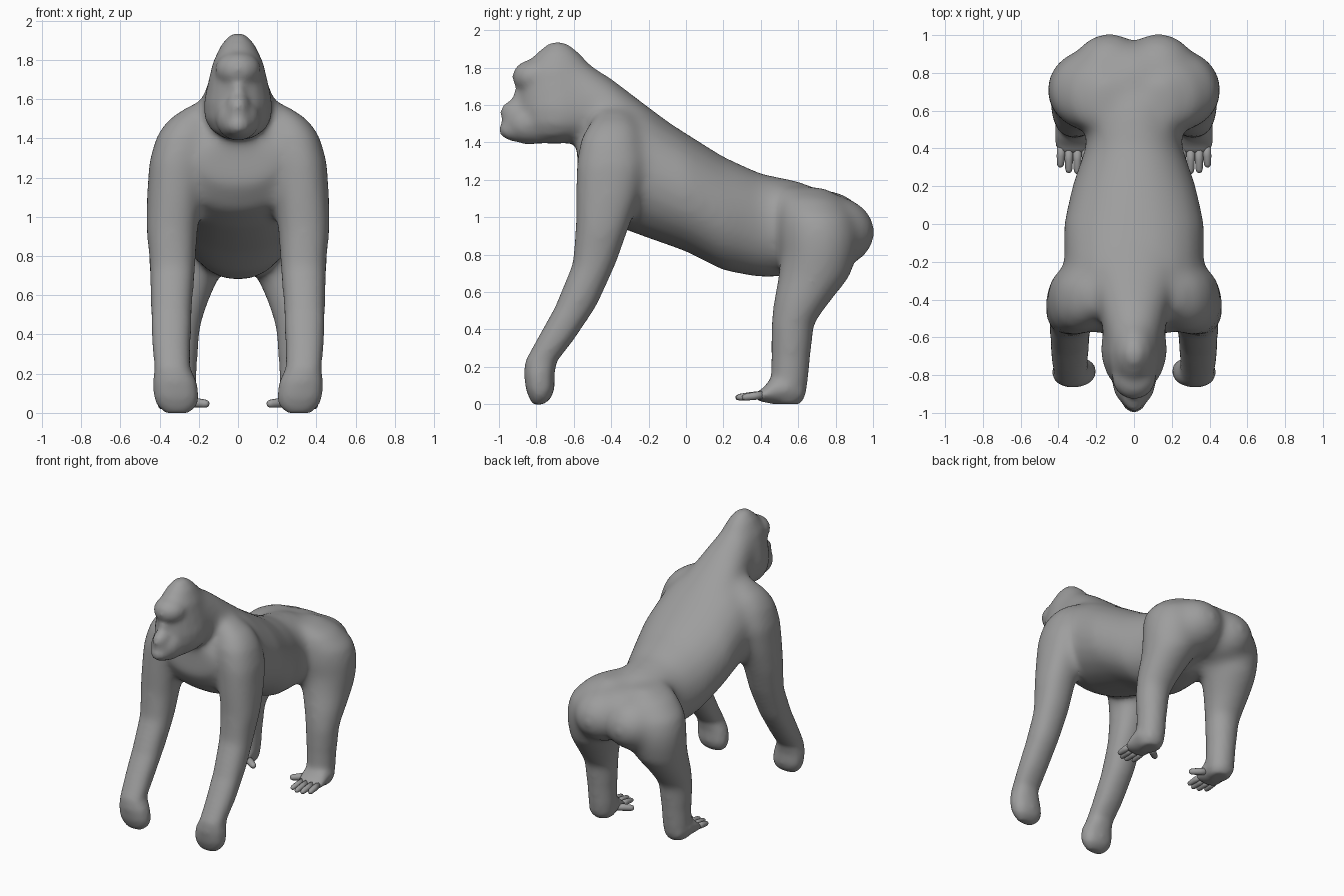
import bpy, bmesh
from math import sin, cos, pi
from mathutils import Vector, Matrix

grey = bpy.data.materials.new("dark grey")
grey.diffuse_color = (.34, .34, .34, 1)


def ring_loft(bm, rings, power=1.0, n=20):
    """Closed tube through rings of (centre, half-axis u, half-axis v)."""
    def sp(t):
        return abs(t) ** power * (1 if t > 0 else -1)
    loops = []
    for c, u, v in rings:
        c, u, v = Vector(c), Vector(u), Vector(v)
        loops.append([bm.verts.new(c + u * sp(cos(2 * pi * i / n)) + v * sp(sin(2 * pi * i / n)))
                      for i in range(n)])
    for a, b in zip(loops, loops[1:]):
        for i in range(n):
            j = (i + 1) % n
            bm.faces.new((a[i], a[j], b[j], b[i]))
    bm.faces.new(loops[0])
    bm.faces.new(loops[-1])


def along_y(bm, secs, x=0, power=1.0):
    """Sections of (y, z bottom, z top, half width)."""
    ring_loft(bm, [((x, y, (a + b) / 2), (w, 0, 0), (0, 0, (b - a) / 2)) for y, a, b, w in secs], power)


def along_z(bm, secs, side=1, power=1.0):
    """Sections of (z, x, y, x radius, y radius)."""
    ring_loft(bm, [((side * x, y, z), (rx, 0, 0), (0, ry, 0)) for z, x, y, rx, ry in secs], power)


def blob(bm, c, r):
    bmesh.ops.create_uvsphere(bm, u_segments=20, v_segments=12, radius=1,
                              matrix=Matrix.Translation(c) @ Matrix.Diagonal((*r, 1)))


def finish(bm, name):
    bmesh.ops.recalc_face_normals(bm, faces=bm.faces)
    me = bpy.data.meshes.new(name)
    bm.to_mesh(me)
    bm.free()
    me.materials.append(grey)
    ob = bpy.data.objects.new(name, me)
    bpy.context.collection.objects.link(ob)
    for p in me.polygons:
        p.use_smooth = True
    return ob


body = bmesh.new()

# Torso and neck
along_y(body, [(-.58, 1.16, 1.40, .20), (-.50, 1.03, 1.53, .31), (-.35, .94, 1.63, .36),
               (-.2, .885, 1.58, .372), (0, .815, 1.45, .375), (.2, .712, 1.325, .33),
               (.4, .675, 1.235, .26), (.6, .685, 1.195, .24), (.8, .80, 1.11, .20),
               (.92, .88, 1.0, .10)], power=.95)
along_y(body, [(-.68, 1.44, 1.90, .13), (-.55, 1.37, 1.84, .165), (-.4, 1.3, 1.745, .20),
               (-.22, 1.22, 1.605, .25), (0, 1.15, 1.44, .24)])

# Head: skull, brow, muzzle, nose bridge, nose and lips
along_z(body, [(1.935, 0, -.68, .035, .05), (1.88, 0, -.68, .085, .115), (1.79, 0, -.685, .128, .20),
               (1.68, 0, -.66, .155, .235), (1.58, 0, -.65, .176, .25), (1.50, 0, -.65, .172, .24),
               (1.44, 0, -.67, .135, .20), (1.395, 0, -.72, .06, .15)])
blob(body, (0, -.81, 1.75), (.118, .12, .095))
blob(body, (0, -.84, 1.50), (.115, .13, .112))
blob(body, (0, -.84, 1.63), (.05, .09, .10))
blob(body, (0, -.885, 1.56), (.065, .112, .075))
blob(body, (0, -.88, 1.515), (.075, .11, .08))
blob(body, (0, -.88, 1.465), (.08, .125, .065))

for s in (-1, 1):
    # Shoulder and arm down to the closed fist
    along_z(body, [(1.575, .19, -.39, .05, .07), (1.50, .245, -.39, .11, .13),
                   (1.42, .275, -.40, .14, .165), (1.28, .31, -.40, .146, .188),
                   (1.10, .325, -.42, .142, .172), (.93, .337, -.45, .133, .142),
                   (.75, .333, -.49, .120, .118), (.52, .340, -.588, .108, .112),
                   (.35, .340, -.695, .098, .100), (.23, .335, -.775, .092, .086),
                   (.16, .322, -.785, .112, .082), (.08, .315, -.78, .117, .077),
                   (.03, .31, -.78, .10, .058), (-.002, .31, -.79, .06, .03)], s, power=.88)
    # Rump and leg
    blob(body, (s * .13, .778, .92), (.215, .236, .195))
    along_z(body, [(1.16, .13, .63, .07, .12), (1.10, .185, .665, .15, .17),
                   (1.00, .215, .70, .22, .21), (.90, .222, .71, .237, .222),
                   (.80, .243, .71, .217, .207), (.68, .275, .685, .174, .194),
                   (.55, .30, .62, .145, .155), (.43, .312, .57, .12, .117),
                   (.25, .312, .56, .103, .104), (.12, .312, .552, .10, .10),
                   (.04, .312, .55, .09, .088), (0, .312, .54, .07, .07)], s)
    # Foot
    along_y(body, [(.63, .02, .10, .06), (.55, 0, .18, .10), (.46, 0, .145, .10),
                   (.41, .012, .085, .10), (.37, .02, .062, .085)], s * .32)
# Filling between the two rump halves
blob(body, (0, .73, .96), (.26, .23, .185))

# Fuse the overlapping forms into one soft skin
ape = finish(body, "body")
bpy.context.view_layer.objects.active = ape
ape.select_set(True)
fuse = ape.modifiers.new("fuse", 'REMESH')
fuse.mode = 'VOXEL'
fuse.voxel_size = .016
fuse.use_smooth_shade = True
bpy.ops.object.modifier_apply(modifier="fuse")
# Blend trunk and limb joints strongly, keep face, hands and feet crisper
trunk = ape.vertex_groups.new(name="trunk")
for v in ape.data.vertices:
    w = min(1, max(0, (v.co.y + .68) / .12)) * min(1, max(0, (v.co.z - .3) / .2))
    if w > 0:
        trunk.add([v.index], w, 'REPLACE')
for name, steps, group in (("soften", 12, ""), ("blend", 50, "trunk")):
    sm = ape.modifiers.new(name, 'SMOOTH')
    sm.factor = .5
    sm.iterations = steps
    sm.vertex_group = group
    bpy.ops.object.modifier_apply(modifier=name)

# Toes: four forward, one opposed on the inside
toes = [((.385, .41, .05), (.39, .30, .035), .022), ((.345, .40, .05), (.345, .27, .035), .022),
        ((.30, .40, .05), (.30, .265, .035), .022), ((.26, .41, .05), (.25, .285, .035), .021),
        ((.255, .48, .055), (.15, .41, .045), .025)]
bm = bmesh.new()
for base, tip, r in toes:
    a, b = Vector(base), Vector(tip)
    d = (b - a).normalized()
    u = d.cross(Vector((0, 0, 1))).normalized()
    v = u.cross(d)
    ring_loft(bm, [(a.lerp(b, t), u * r * k, v * r * k)
                   for t, k in ((0, 1), (.45, 1), (.85, .85), (.96, .6), (1, .25))], n=10)
foot = finish(bm, "toes")
mir = foot.modifiers.new("mirror", 'MIRROR')
mir.use_axis = (True, False, False)
